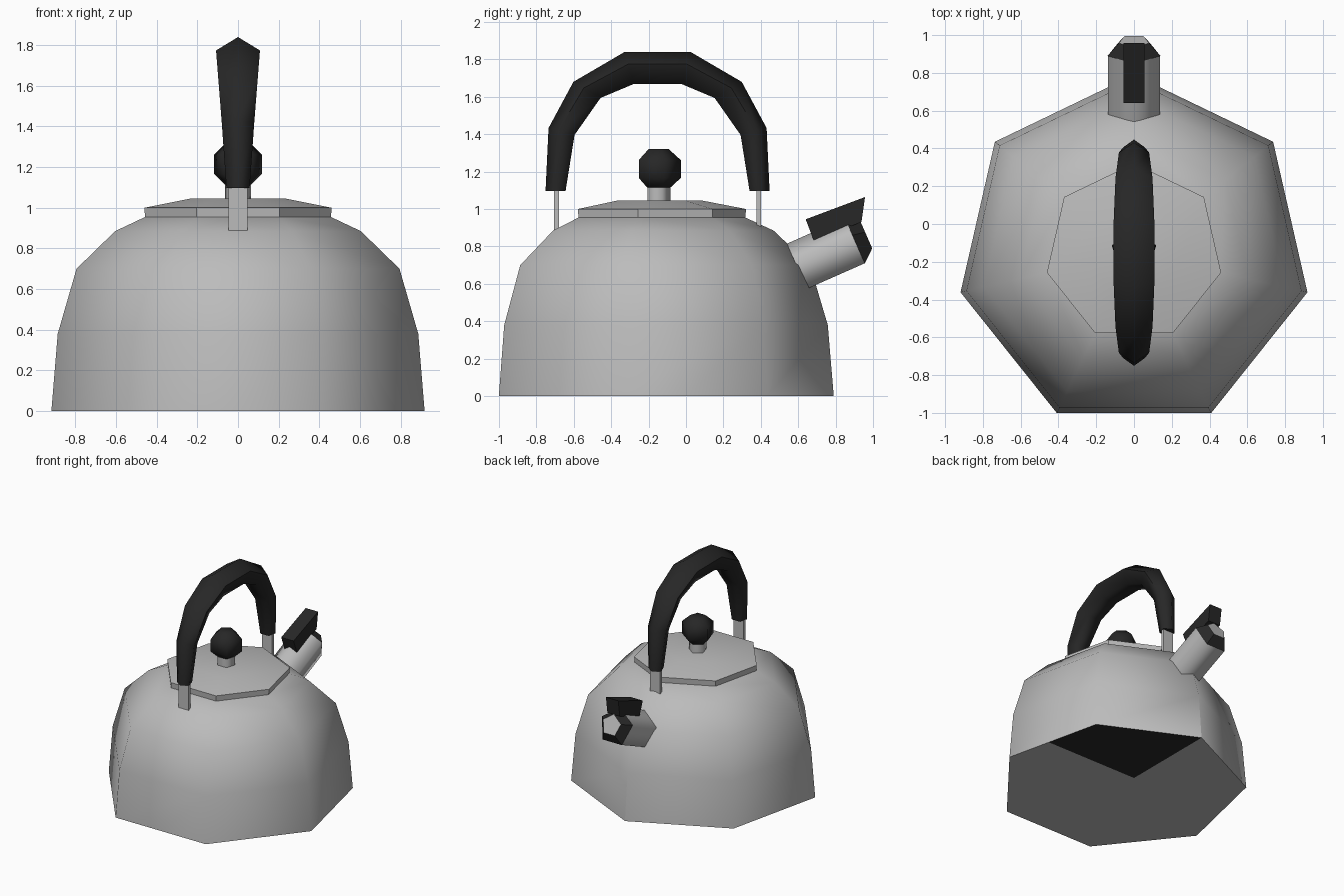
import bpy, bmesh, math
from mathutils import Vector

if "Cube" in bpy.data.objects:
    bpy.data.objects.remove(bpy.data.objects["Cube"])

CY = -0.152  # y of the kettle's axis


def material(name, rgb):
    m = bpy.data.materials.new(name)
    m.diffuse_color = (*rgb, 1)
    m.use_nodes = True
    m.node_tree.nodes["Principled BSDF"].inputs["Base Color"].default_value = m.diffuse_color
    return m


steel = material("brushed_steel", (0.5, 0.5, 0.5))
black = material("black_plastic", (0.02, 0.02, 0.02))


def finish(name, bm, mats, angle):
    bmesh.ops.recalc_face_normals(bm, faces=bm.faces[:])
    me = bpy.data.meshes.new(name)
    bm.to_mesh(me)
    bm.free()
    for m in mats:
        me.materials.append(m)
    if angle:
        me.shade_smooth()
        me.set_sharp_from_angle(angle=math.radians(angle))
    ob = bpy.data.objects.new(name, me)
    bpy.context.collection.objects.link(ob)
    return ob


def loft(rings):
    """Skin a list of equal point rings and close both ends."""
    bm = bmesh.new()
    vs = [[bm.verts.new(p) for p in r] for r in rings]
    n = len(vs[0])
    for a, b in zip(vs, vs[1:]):
        for i in range(n):
            j = (i + 1) % n
            bm.faces.new((a[i], a[j], b[j], b[i]))
    bm.faces.new(vs[0])
    bm.faces.new(vs[-1])
    return bm


def ring(center, up, half_up, half_x, n):
    """Polygon in the plane of x and 'up', with one corner pointing along 'up'."""
    c, u = Vector(center), Vector(up).normalized()
    return [c + u * half_up * math.cos(t) + Vector((half_x * math.sin(t), 0, 0))
            for t in (2 * math.pi * i / n for i in range(n))]


def lathe(profile, n):
    return loft([ring((0, CY, z), (0, 1, 0), r, r, n) for r, z in profile])


def side_plate(name, outline, half_x, mat):
    """Outline in (y, z) extruded across x."""
    bm = loft([[(x, y, z) for y, z in outline] for x in (-half_x, half_x)])
    return finish(name, bm, [mat], 0)


# Seven-sided body; its base has one black quarter
bm = lathe([(0.942, 0), (0.91, 0.38), (0.815, 0.70), (0.62, 0.885), (0.468, 0.955)], 7)
for normal in ((1, 0, 0), (0, 1, 0)):
    base = [f for f in bm.faces if all(v.co.z < 0.001 for v in f.verts)]
    geom = base + list({e for f in base for e in f.edges}) + list({v for f in base for v in f.verts})
    bmesh.ops.bisect_plane(bm, geom=geom, plane_co=(0, 0, 0), plane_no=normal)
for f in bm.faces:
    c = f.calc_center_median()
    if all(v.co.z < 0.001 for v in f.verts) and c.x > 0 and c.y > 0:
        f.material_index = 1
finish("body", bm, [steel, black], 60)

# Lid, stem and knob
finish("lid", lathe([(0.469, 0.955), (0.473, 1.0), (0.24, 1.045)], 7), [steel], 30)
finish("knob_stem", lathe([(0.068, 1.03), (0.068, 1.12)], 5), [steel], 80)
finish("knob", lathe([(0.06, 1.107), (0.124, 1.166), (0.124, 1.262), (0.06, 1.32)], 5), [black], 80)

# Five-sided spout with a black tapered tip and steel end face
up = (0, -0.40, 0.915)
root, mouth, tip = (0, 0.598, 0.681), (0, 0.908, 0.818), (0, 0.968, 0.853)
finish("spout", loft([ring(root, up, 0.146, 0.146, 5), ring(mouth, up, 0.146, 0.146, 5)]), [steel], 80)
bm = loft([ring(mouth, up, 0.147, 0.147, 5), ring(tip, up, 0.085, 0.085, 5)])
bm.faces.ensure_lookup_table()
bm.faces[-1].material_index = 1
finish("spout_tip", bm, [black, steel], 30)

# Whistle lever on the spout
side_plate("spout_lever", [(0.64, 0.945), (0.957, 1.064), (0.938, 0.93), (0.86, 0.90), (0.684, 0.829)],
           0.056, black)

# Arched grip: outer and inner (offset, z) pairs for half the arch, plus half width
half = [((0.599, 1.096), (0.492, 1.096), 0.057),
        ((0.583, 1.433), (0.444, 1.396), 0.08),
        ((0.450, 1.680), (0.305, 1.594), 0.098),
        ((0.176, 1.840), (0.129, 1.668), 0.108)]
stations = [(-1, s) for s in half] + [(1, s) for s in reversed(half)]
rings = []
for side, (out, inn, w) in stations:
    o = Vector((0, CY + side * out[0], out[1]))
    i = Vector((0, CY + side * inn[0], inn[1]))
    d = o - i
    r = d.length / 1.809  # corner-to-flat height of a pentagon
    rings.append(ring(o - d.normalized() * r, d, r, w / 0.951, 5))
finish("handle_grip", loft(rings), [black], 75)

# Steel straps joining grip to body
for label, side in (("front", -1), ("back", 1)):
    y = CY + side * 0.541
    side_plate(label + "_handle_strap",
               [(y - 0.013, 0.885), (y + 0.013, 0.885), (y + 0.013, 1.15), (y - 0.013, 1.15)], 0.047, steel)
